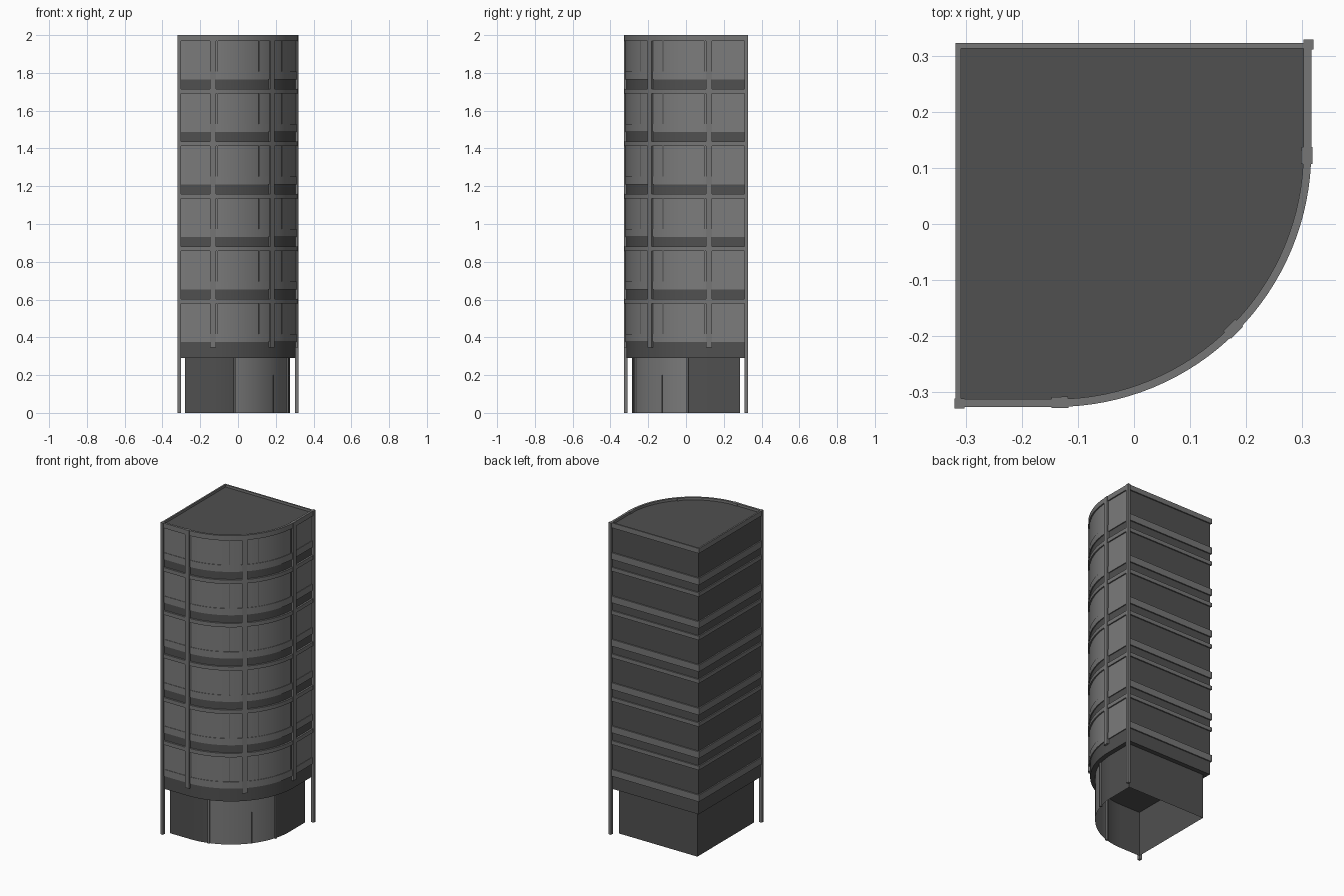
import bpy, math
from math import radians, sin, cos

cube = bpy.data.objects.get("Cube")
if cube:
    bpy.data.objects.remove(cube)


def material(name, grey):
    m = bpy.data.materials.new(name)
    m.use_nodes = True
    m.diffuse_color = (grey, grey, grey, 1)
    m.node_tree.nodes["Principled BSDF"].inputs["Base Color"].default_value = (grey, grey, grey, 1)
    return m


GLASS = material("grey glass", 0.2)
FRAME = material("light grey frame", 0.18)
DARK = material("dark grey wall", 0.08)

# Quarter-round plan: arc centre, radius, left wall, back wall
CX, CY, R = -0.14, 0.13, 0.445
LEFT, BACK = -0.31, 0.315
BASE, TOP, ROOF, PITCH, FLOORS = 0.29, 2.0, 1.985, 0.278, 6


def on_arc(degrees, d=0):
    a = radians(degrees)
    return (CX + (R + d) * cos(a), CY + (R + d) * sin(a))


def front_path(d, b=0):
    """Street side, pushed out by d: straight, arc, straight."""
    arc = [on_arc(-90 + 90 * i / 32, d) for i in range(33)]
    return [(LEFT - b, CY - R - d)] + arc + [(CX + R + d, BACK + b)]


def back_path(b):
    """Two plain sides, pushed out by b."""
    return [(CX + R, BACK + b), (LEFT - b, BACK + b), (LEFT - b, CY - R)]


def make(name, verts, faces, mats):
    me = bpy.data.meshes.new(name)
    me.from_pydata(verts, [], faces)
    ob = bpy.data.objects.new(name, me)
    bpy.context.collection.objects.link(ob)
    for m in mats:
        me.materials.append(m)
    bpy.ops.object.select_all(action='DESELECT')
    ob.select_set(True)
    bpy.context.view_layer.objects.active = ob
    bpy.ops.object.shade_smooth_by_angle(angle=radians(30))
    return ob


def prism(name, pts, z0, z1, mats, caps=True):
    n = len(pts)
    verts = [(x, y, z) for z in (z0, z1) for x, y in pts]
    faces = [(i, (i + 1) % n, n + (i + 1) % n, n + i) for i in range(n)]
    if caps:
        faces += [tuple(reversed(range(n))), tuple(range(n, 2 * n))]
    return make(name, verts, faces, mats)


def ribbon(name, outer, inner, z0, z1, mat):
    """Wall strip between two matching paths."""
    verts, faces = [], []
    for (ox, oy), (ix, iy) in zip(outer, inner):
        verts += [(ox, oy, z0), (ox, oy, z1), (ix, iy, z1), (ix, iy, z0)]
    for s in range(0, len(verts) - 4, 4):
        for k in range(4):
            j = (k + 1) % 4
            faces.append((s + k, s + 4 + k, s + 4 + j, s + j))
    e = len(verts) - 4
    faces += [(0, 1, 2, 3), (e + 3, e + 2, e + 1, e)]
    return make(name, verts, faces, [mat])


def front_strip(name, d, z0, z1, mat):
    return ribbon(name, front_path(d), front_path(-0.003), z0, z1, mat)


def back_strip(name, z0, z1):
    return ribbon(name, back_path(0.008), back_path(-0.002), z0, z1, FRAME)


def post(name, xy, width, depth, z0, z1, mat, turn=0):
    c, s = cos(radians(turn)), sin(radians(turn))
    corners = [(-depth, -width), (depth, -width), (depth, width), (-depth, width)]
    pts = [(xy[0] + (u * c - v * s) / 2, xy[1] + (u * s + v * c) / 2) for u, v in corners]
    return prism(name, pts, z0, z1, [mat])


# Tower core with dark plain walls and roof
prism("tower_core", front_path(0) + [(LEFT, BACK)], BASE, ROOF, [DARK])

# Storeys: spandrel band, glazing and floor ledge
for k in range(FLOORS):
    z = 0.375 + PITCH * k
    ledge = z + 0.203
    top = TOP if k == FLOORS - 1 else ledge + 0.025
    front_strip(f"window_band_{k}", 0.003, z + 0.043, ledge, GLASS)
    front_strip(f"front_spandrel_{k}", 0.006, z, z + 0.043, GLASS)
    front_strip(f"front_ledge_{k}", 0.011, ledge, top, FRAME)
    back_strip(f"back_spandrel_{k}", z, z + 0.043)
    back_strip(f"back_ledge_{k}", ledge, top)
    # Thin window bars beside the uprights
    for j, a in enumerate((-86, -56, -34, -4)):
        post(f"window_bar_{k}_{j}", on_arc(a, 0.003), 0.004, 0.004, z + 0.043, ledge, DARK, a)

# Uprights on the curve
for j, a in enumerate((-89, -45, -1)):
    post(f"upright_{j}", on_arc(a, 0.003), 0.03, 0.02, 0.345, TOP, FRAME, a)

# Full-height columns at the two ends of the facade
for name, xy in (("front_column", (-0.311, -0.32)), ("back_column", (0.311, 0.32))):
    post(name, xy, 0.018, 0.018, 0, TOP, FRAME)

# Recessed ground floor, open underneath, glazed along the middle of the curve
INSET = -0.029
shell = prism("ground_floor", front_path(INSET, INSET) + [(LEFT - INSET, BACK + INSET)],
              0, BASE, [DARK, GLASS], caps=False)
for p in shell.data.polygons:
    a = math.degrees(math.atan2(p.center.y - CY, p.center.x - CX))
    if -73 < a < -17 and p.normal.x > 0 and p.normal.y < 0:
        p.material_index = 1
for j, a in enumerate((-73, -17)):
    post(f"entrance_post_{j}", on_arc(a, INSET), 0.012, 0.016, 0, BASE, FRAME, a)
post("door_joint", on_arc(-38, INSET), 0.004, 0.004, 0, 0.2, DARK, -38)
